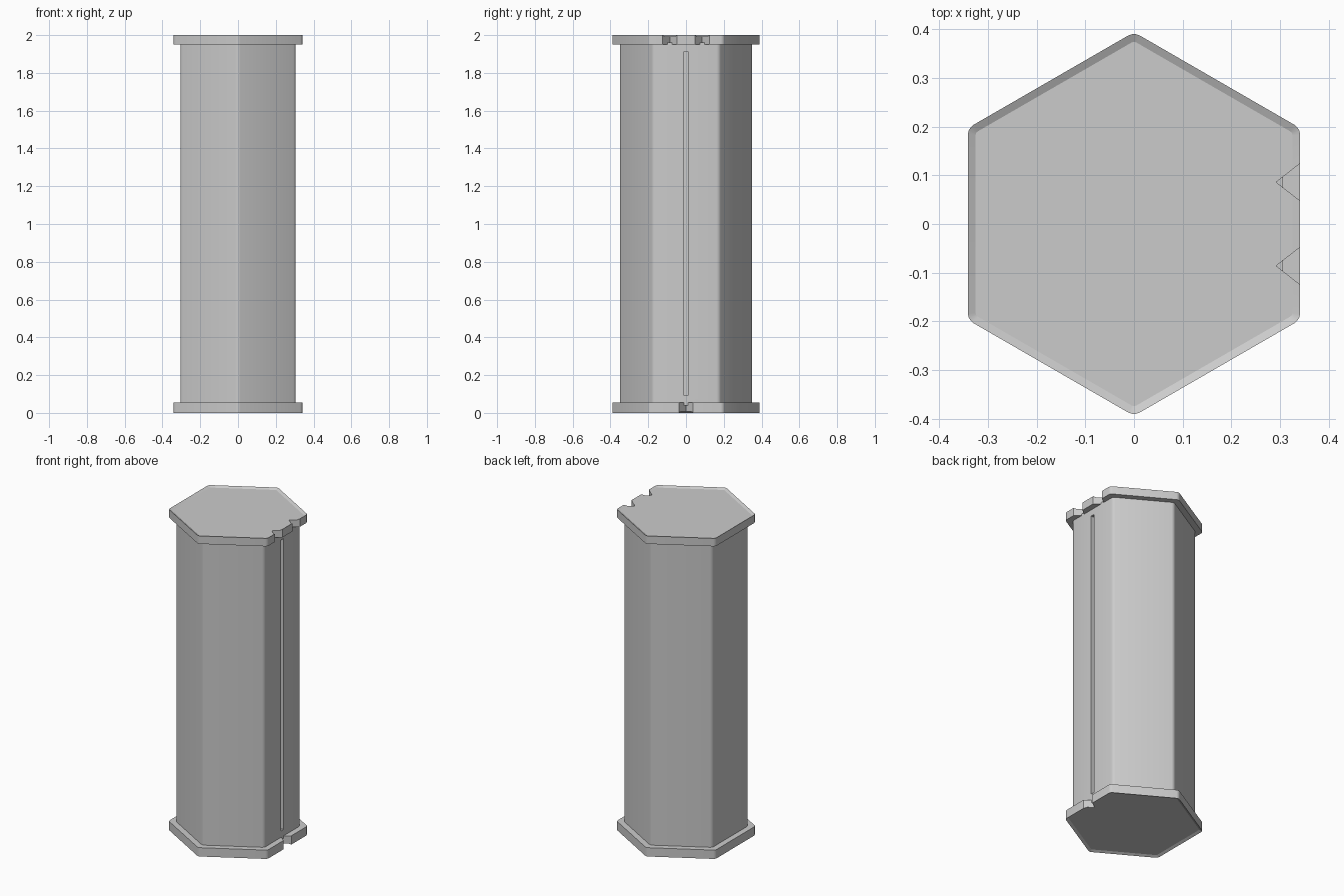
import bpy, bmesh
from math import pi, radians, sin, cos

if "Cube" in bpy.data.objects:
    bpy.data.objects.remove(bpy.data.objects["Cube"])

grey = bpy.data.materials.new("light_grey")
grey.use_nodes = True
colour = (0.6, 0.6, 0.6, 1)
grey.diffuse_color = colour
grey.node_tree.nodes["Principled BSDF"].inputs["Base Color"].default_value = colour


def prism(name, outline, z0, z1):
    """Extrude a counter-clockwise outline from z0 to z1."""
    bm = bmesh.new()
    base = bm.faces.new([bm.verts.new((x, y, z0)) for x, y in outline])
    top = bmesh.ops.extrude_face_region(bm, geom=[base])["geom"]
    verts = [g for g in top if isinstance(g, bmesh.types.BMVert)]
    bmesh.ops.translate(bm, verts=verts, vec=(0, 0, z1 - z0))
    bmesh.ops.recalc_face_normals(bm, faces=bm.faces)
    return finish(name, bm)


def finish(name, bm):
    mesh = bpy.data.meshes.new(name)
    bm.to_mesh(mesh)
    bm.free()
    mesh.materials.append(grey)
    obj = bpy.data.objects.new(name, mesh)
    bpy.context.collection.objects.link(obj)
    return obj


def hexagon(name, radius, z0, z1, rounding, chamfer_at=None):
    """Six-sided prism with rounded upright edges and one optional chamfered rim."""
    outline = [(radius * sin(-i * pi / 3), radius * cos(i * pi / 3)) for i in range(6)]
    obj = prism(name, outline, z0, z1)
    bm = bmesh.new()
    bm.from_mesh(obj.data)
    upright = [e for e in bm.edges if abs(e.verts[0].co.z - e.verts[1].co.z) > 0.01]
    bmesh.ops.bevel(bm, geom=upright, offset=rounding, segments=3, profile=0.5, affect='EDGES')
    if chamfer_at is not None:
        # Shallow sloping rim: inset the end face and sink its border
        end = max((f for f in bm.faces if abs(f.calc_center_median().z - chamfer_at) < 0.001),
                  key=lambda f: f.calc_area())
        border = list(end.verts)
        bmesh.ops.inset_region(bm, faces=[end], thickness=0.016)
        for v in border:
            v.co.z += 0.008 if chamfer_at < 1 else -0.008
    bm.to_mesh(obj.data)
    bm.free()
    return obj


def cut(obj, cutter):
    mod = obj.modifiers.new("cut", 'BOOLEAN')
    mod.operation = 'DIFFERENCE'
    mod.solver = 'EXACT'
    mod.object = cutter
    cutter.hide_render = True
    cutter.hide_set(True)


def notch(name, y, z0, z1):
    """V-shaped cutter pointing inward from the +x side."""
    tip, mouth, half = 0.292, 0.36, 0.053
    return prism(name, [(tip, y), (mouth, y - half), (mouth, y + half)], z0, z1)


# Main column and the two end caps
body = hexagon("body", 0.353, 0.04, 1.96, 0.014)
bottom_cap = hexagon("bottom_cap", 0.394, 0, 0.055, 0.013, 0)
top_cap = hexagon("top_cap", 0.394, 1.95, 2, 0.013, 2)

# Long slot down the +x face
slot = prism("slot_cutter", [(0.285, -0.0125), (0.36, -0.0125), (0.36, 0.0125), (0.285, 0.0125)],
             0.095, 1.91)
cut(body, slot)

# Two notches in the top cap, one in the bottom cap
for side in (-1, 1):
    cut(top_cap, notch("top_notch_cutter", side * 0.086, 1.9, 2.1))
cut(bottom_cap, notch("bottom_notch_cutter", 0, -0.1, 0.1))

# Smooth the rounded edges, keep the flats crisp
for obj in (body, bottom_cap, top_cap):
    bpy.ops.object.select_all(action='DESELECT')
    obj.select_set(True)
    bpy.context.view_layer.objects.active = obj
    for mod in list(obj.modifiers):
        bpy.ops.object.modifier_apply(modifier=mod.name)
    bpy.ops.object.shade_smooth_by_angle(angle=radians(22))

# Cutters are no longer needed once applied
for obj in [o for o in bpy.data.objects if "cutter" in o.name]:
    bpy.data.objects.remove(obj)
